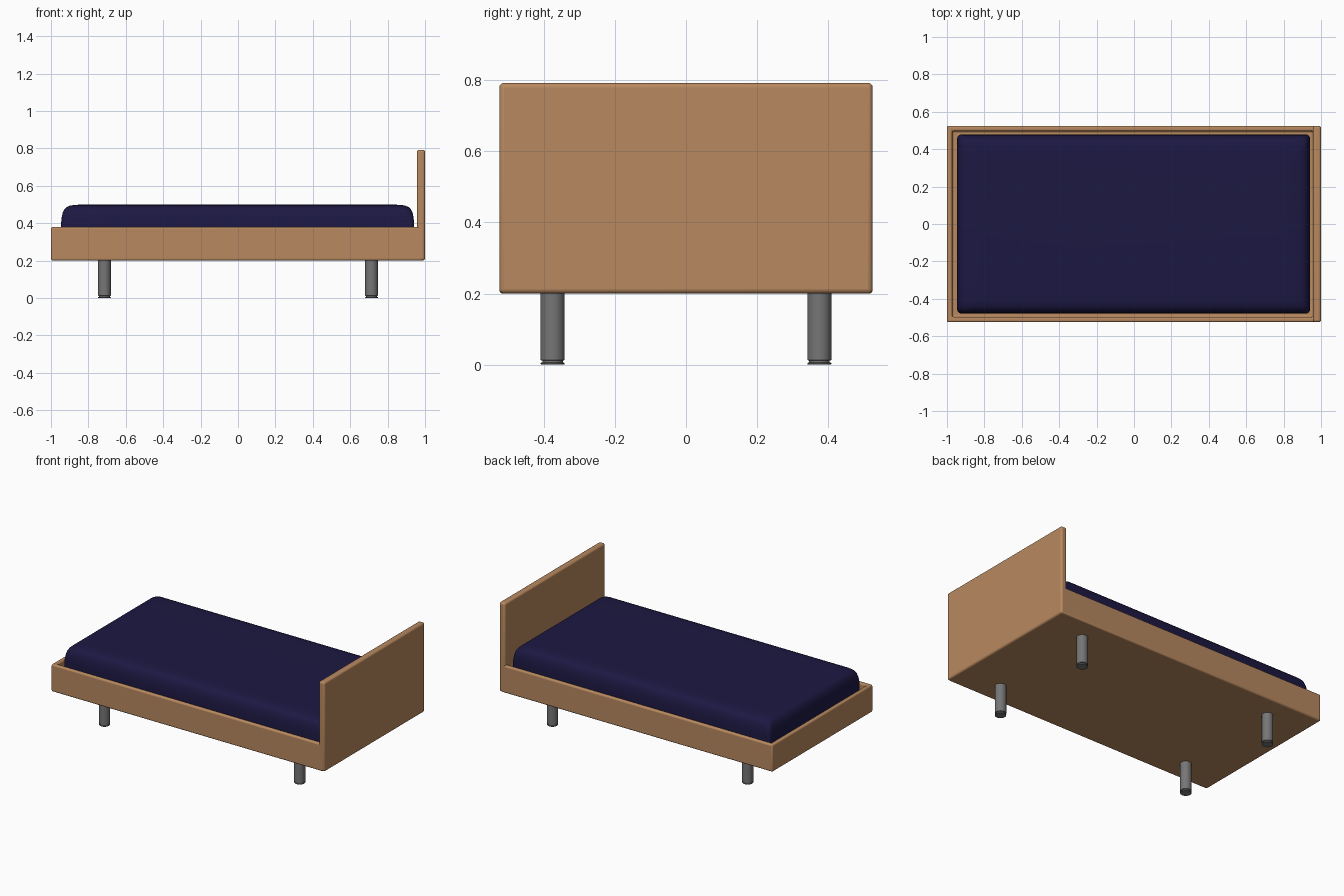
import bpy, bmesh, math

if "Cube" in bpy.data.objects:
    bpy.data.objects.remove(bpy.data.objects["Cube"])


def material(name, color):
    m = bpy.data.materials.new(name)
    m.diffuse_color = (*color, 1)
    m.use_nodes = True
    m.node_tree.nodes["Principled BSDF"].inputs["Base Color"].default_value = m.diffuse_color
    return m


wood = material("wood", (0.48, 0.25, 0.115))
fabric = material("navy_fabric", (0.012, 0.009, 0.055))
metal = material("dark_metal", (0.18, 0.18, 0.18))


def finish(name, bm, mat, bevel=0):
    bmesh.ops.recalc_face_normals(bm, faces=bm.faces)
    me = bpy.data.meshes.new(name)
    bm.to_mesh(me)
    bm.free()
    ob = bpy.data.objects.new(name, me)
    bpy.context.collection.objects.link(ob)
    me.materials.append(mat)
    if bevel:
        mod = ob.modifiers.new("soft_edges", 'BEVEL')
        mod.width, mod.segments = bevel, 4
        mod.limit_method = 'ANGLE'
    bpy.ops.object.select_all(action='DESELECT')
    bpy.context.view_layer.objects.active = ob
    ob.select_set(True)
    bpy.ops.object.shade_smooth_by_angle(angle=math.radians(40))
    return ob


def box(lo, hi):
    bm = bmesh.new()
    bmesh.ops.create_cube(bm, size=1)
    for v in bm.verts:
        v.co = [(a + b) / 2 + c * (b - a) for a, b, c in zip(lo, hi, v.co)]
    return bm


def loft(rings):
    """Skin a stack of equal-length point rings and cap both ends."""
    bm = bmesh.new()
    loops = [[bm.verts.new(p) for p in r] for r in rings]
    n = len(loops[0])
    for a, b in zip(loops, loops[1:]):
        for i in range(n):
            j = (i + 1) % n
            bm.faces.new((a[i], a[j], b[j], b[i]))
    bm.faces.new(loops[0][::-1])
    bm.faces.new(loops[-1])
    return bm


def rounded_rect(hx, hy, r, z, steps=8):
    pts = []
    for k, (sx, sy) in enumerate([(1, 1), (-1, 1), (-1, -1), (1, -1)]):
        for s in range(steps + 1):
            a = (k + s / steps) * math.pi / 2
            pts.append((sx * (hx - r) + r * math.cos(a),
                        sy * (hy - r) + r * math.sin(a), z))
    return pts


def circle(x, y, r, z, n=32):
    return [(x + r * math.cos(2 * math.pi * i / n),
             y + r * math.sin(2 * math.pi * i / n), z) for i in range(n)]


# Tray-shaped frame: box with a recessed top, ending inside the headboard
bm = box((-1, -0.525, 0.2), (0.985, 0.525, 0.38))
bm.faces.ensure_lookup_table()
top = max(bm.faces, key=lambda f: f.calc_center_median().z)
bmesh.ops.inset_region(bm, faces=[top], thickness=0.04)
new = bmesh.ops.extrude_discrete_faces(bm, faces=[top])["faces"][0]
for v in new.verts:
    v.co.z = 0.24
finish("bed_frame", bm, wood, 0.01)

# Headboard
finish("headboard", box((0.957, -0.525, 0.2), (1, 0.525, 0.792)), wood, 0.013)

# Mattress: (height, inset) profile with a soft crowned edge
profile = [(0.241, 0.012), (0.255, 0), (0.40, 0), (0.435, 0.004), (0.46, 0.01),
           (0.475, 0.018), (0.486, 0.03), (0.493, 0.046), (0.497, 0.068), (0.499, 0.1)]
finish("mattress", loft([[(x - 0.002, y, z) for x, y, z in
                          rounded_rect(0.944 - d, 0.479 - d, 0.025 + d * 0.6, h)]
                         for h, d in profile]), fabric)

# Legs with a shallow groove above the foot pad
leg = [(0, 0.032), (0.002, 0.034), (0.005, 0.034), (0.006, 0.029),
       (0.011, 0.029), (0.013, 0.034), (0.21, 0.034)]
for sx, xn in ((-1, "foot_end"), (1, "head_end")):
    for sy, yn in ((-1, "front"), (1, "back")):
        finish(f"{yn}_{xn}_leg",
               loft([circle(sx * 0.714, sy * 0.375, r, z) for z, r in leg]), metal)
